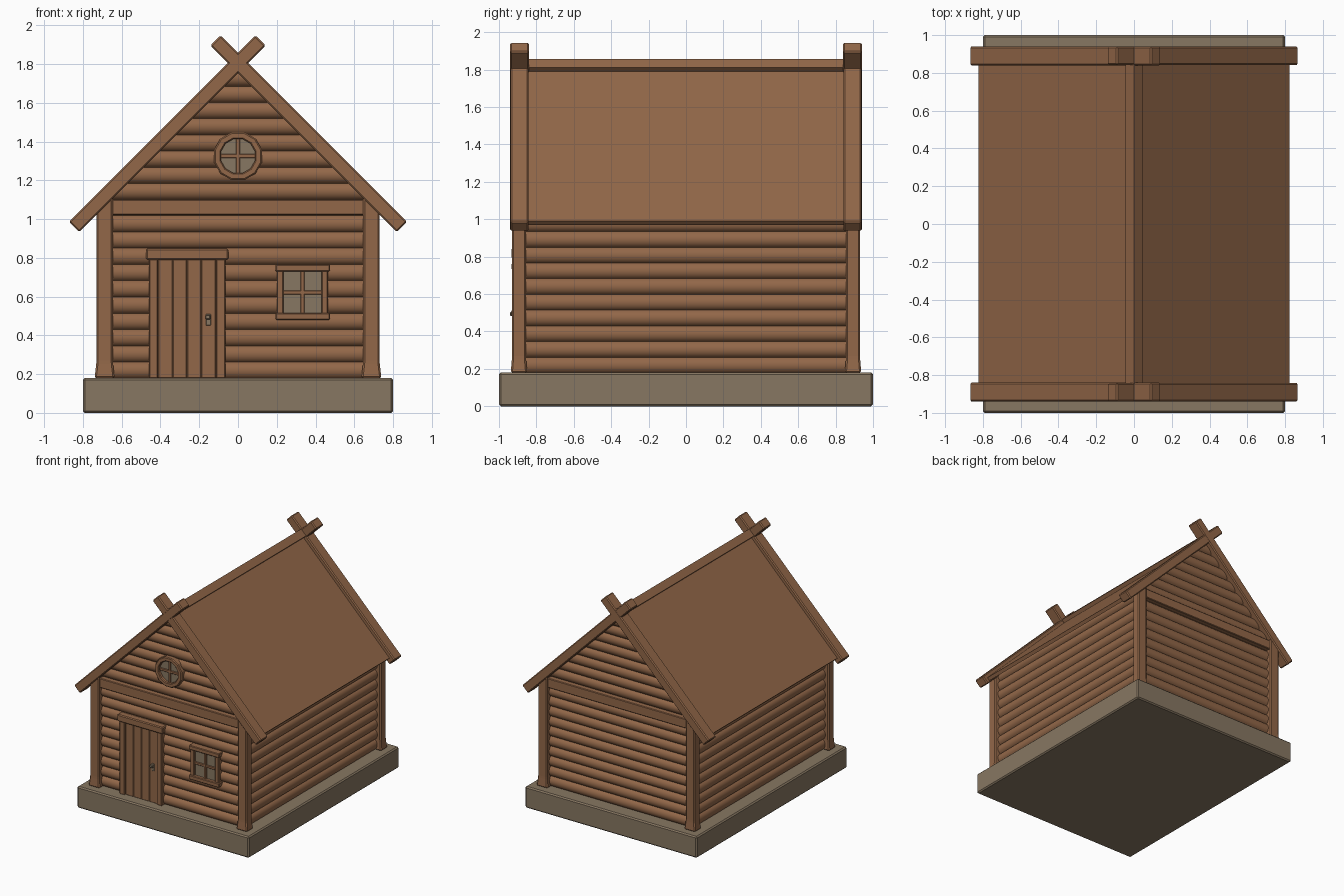
import bpy, bmesh, math

if "Cube" in bpy.data.objects:
    bpy.data.objects.remove(bpy.data.objects["Cube"])

def material(name, rgb):
    m = bpy.data.materials.new(name)
    m.diffuse_color = (*rgb, 1)
    m.use_nodes = True
    m.node_tree.nodes["Principled BSDF"].inputs["Base Color"].default_value = m.diffuse_color
    return m

WOOD = material("brown wood", (0.29, 0.137, 0.066))
STONE = material("grey stone", (0.245, 0.185, 0.122))

def finish(name, bm, mat, bevel=0):
    bmesh.ops.recalc_face_normals(bm, faces=bm.faces)
    if bevel:
        bmesh.ops.bevel(bm, geom=list(bm.edges), offset=bevel, segments=1, affect='EDGES')
    else:
        for f in bm.faces:
            f.smooth = True
        for e in bm.edges:
            e.smooth = e.calc_face_angle(3) < math.radians(40)
    me = bpy.data.meshes.new(name)
    bm.to_mesh(me)
    bm.free()
    me.materials.append(mat)
    ob = bpy.data.objects.new(name, me)
    bpy.context.collection.objects.link(ob)
    return ob

def loft(name, ring_a, ring_b, mat=WOOD, bevel=0):
    """Closed solid between two matching outlines."""
    bm = bmesh.new()
    a = [bm.verts.new(p) for p in ring_a]
    b = [bm.verts.new(p) for p in ring_b]
    n = len(a)
    bm.faces.new(a)
    bm.faces.new(b)
    for i in range(n):
        j = (i + 1) % n
        bm.faces.new((a[i], a[j], b[j], b[i]))
    return finish(name, bm, mat, bevel)

def along_y(name, outline, y0, y1, mat=WOOD, bevel=0):
    return loft(name, [(x, y0, z) for x, z in outline],
                [(x, y1, z) for x, z in outline], mat, bevel)

def box(name, x0, x1, y0, y1, z0, z1, mat=WOOD, bevel=0.005):
    return along_y(name, [(x0, z0), (x1, z0), (x1, z1), (x0, z1)], y0, y1, mat, bevel)

def log_outline(z0, h, count, face, depth=0.025):
    """Stacked rounded logs as (distance outward, height) points."""
    pts = [(face - 0.1, z0)]
    lo, seg = 0.13 * math.pi, 8
    for i in range(count):
        for k in range(0 if i == 0 else 1, seg + 1):
            a = lo + (math.pi - 2 * lo) * k / seg
            t = 0.5 - 0.5 * math.cos(a) / math.cos(lo)
            bulge = (math.sin(a) - math.sin(lo)) / (1 - math.sin(lo))
            pts.append((face - depth * (1 - bulge), z0 + h * (i + t)))
    pts.append((face - 0.1, z0 + h * count))
    return pts

# stone plinth
box("stone_base", -0.8, 0.8, -1, 1, 0, 0.18, STONE, 0.01)

# log walls, gables and tie beams
LOG = 0.084
front = log_outline(0.178, LOG, 11, 0.90)
side = log_outline(0.178, LOG, 11, 0.70)
gable = log_outline(1.10, 0.0835, 8, 0.90)
for s, end in ((-1, "front"), (1, "back")):
    loft(end + "_log_wall", [(-0.66, s * d, z) for d, z in front],
         [(0.66, s * d, z) for d, z in front])
    half = lambda z: max(1.77 - z, 0.002)
    loft(end + "_gable_logs", [(-half(z), s * d, z) for d, z in gable],
         [(half(z), s * d, z) for d, z in gable])
    box(end + "_tie_beam", -0.65, 0.65, min(s * 0.85, s * 0.918), max(s * 0.85, s * 0.918),
        1.02, 1.10)
for s, end in ((-1, "left"), (1, "right")):
    loft(end + "_log_wall", [(s * d, -0.87, z) for d, z in side],
         [(s * d, 0.87, z) for d, z in side])

# corner posts, flared at the foot and cut to the roof slope
for sx in (-1, 1):
    for sy in (-1, 1):
        bm = bmesh.new()
        rings = []
        for z, hx, hy in ((0.178, 0.052, 0.044), (0.26, 0.0425, 0.0375), (None, 0.0425, 0.0375)):
            ring = []
            for u, v in ((-1, -1), (1, -1), (1, 1), (-1, 1)):
                x, y = 0.688 + u * hx, 0.893 + v * hy
                ring.append(bm.verts.new((sx * x, sy * y, 1.775 - x if z is None else z)))
            rings.append(ring)
        bm.faces.new(rings[0])
        bm.faces.new(rings[2])
        for a, b in zip(rings, rings[1:]):
            for i in range(4):
                j = (i + 1) % 4
                bm.faces.new((a[i], a[j], b[j], b[i]))
        finish("corner_post", bm, WOOD, 0.009)

# roof panels, crossed barge boards and ridge pole
for s, end in ((-1, "left"), (1, "right")):
    panel = [(0, 1.812), (0.822, 0.99), (0.801, 0.969), (0, 1.77)]
    along_y(end + "_roof_panel", [(s * x, z) for x, z in panel], -0.85, 0.85)
    board = [(0.872, 0.986), (0.819, 0.933), (-0.143, 1.895), (-0.09, 1.948)]
    for f in (-1, 1):
        e = 0.001 * (s > 0)
        along_y(end + "_barge_board", [(s * x, z) for x, z in board],
                f * (0.94 - e), f * (0.84 + e), WOOD, 0.008)
along_y("ridge_pole", [(0, 1.858), (0.046, 1.812), (0, 1.766), (-0.046, 1.812)], -0.85, 0.85)

# plank door with frame and handle
for i in range(4):
    x = -0.412 + i * 0.0745
    box("door_plank", x, x + 0.0745, -0.908, -0.85, 0.178, 0.80, WOOD, 0.004)
for x in (-0.46, -0.113):
    box("door_jamb", x, x + 0.048, -0.922, -0.85, 0.178, 0.80)
box("door_lintel", -0.475, -0.05, -0.932, -0.85, 0.79, 0.848, WOOD, 0.007)
box("lock_plate", -0.166, -0.14, -0.916, -0.90, 0.45, 0.51, STONE, 0.003)
box("door_handle", -0.168, -0.142, -0.94, -0.91, 0.482, 0.506, STONE, 0.004)

# square window
box("window_glass", 0.22, 0.45, -0.904, -0.86, 0.50, 0.75, STONE, 0)
for x in (0.2, 0.43):
    box("window_jamb", x, x + 0.035, -0.922, -0.86, 0.50, 0.75)
for z in (0.48, 0.73):
    box("window_rail", 0.193, 0.475, -0.932, -0.86, z, z + 0.036)
box("window_bar_upright", 0.322, 0.343, -0.915, -0.88, 0.50, 0.75, WOOD, 0.003)
box("window_bar_cross", 0.22, 0.45, -0.914, -0.88, 0.61, 0.631, WOOD, 0.003)

# round gable window
def circle(r, n=12):
    return [(r * math.cos(math.tau * (i + 0.5) / n), 1.325 + r * math.sin(math.tau * (i + 0.5) / n))
            for i in range(n)]

along_y("round_window_glass", circle(0.10), -0.904, -0.86, STONE)
bm = bmesh.new()
loops = [[bm.verts.new((x, y, z)) for x, z in circle(r)]
         for r, y in ((0.128, -0.86), (0.128, -0.924), (0.121, -0.93),
                      (0.097, -0.93), (0.091, -0.924), (0.091, -0.86))]
for k in range(6):
    a, b = loops[k], loops[(k + 1) % 6]
    for i in range(12):
        j = (i + 1) % 12
        bm.faces.new((a[i], a[j], b[j], b[i]))
ring = finish("round_window_frame", bm, WOOD)
for p in ring.data.polygons:
    p.use_smooth = False
box("round_window_bar_upright", -0.0105, 0.0105, -0.915, -0.88, 1.233, 1.417, WOOD, 0.003)
box("round_window_bar_cross", -0.092, 0.092, -0.914, -0.88, 1.3145, 1.3355, WOOD, 0.003)
